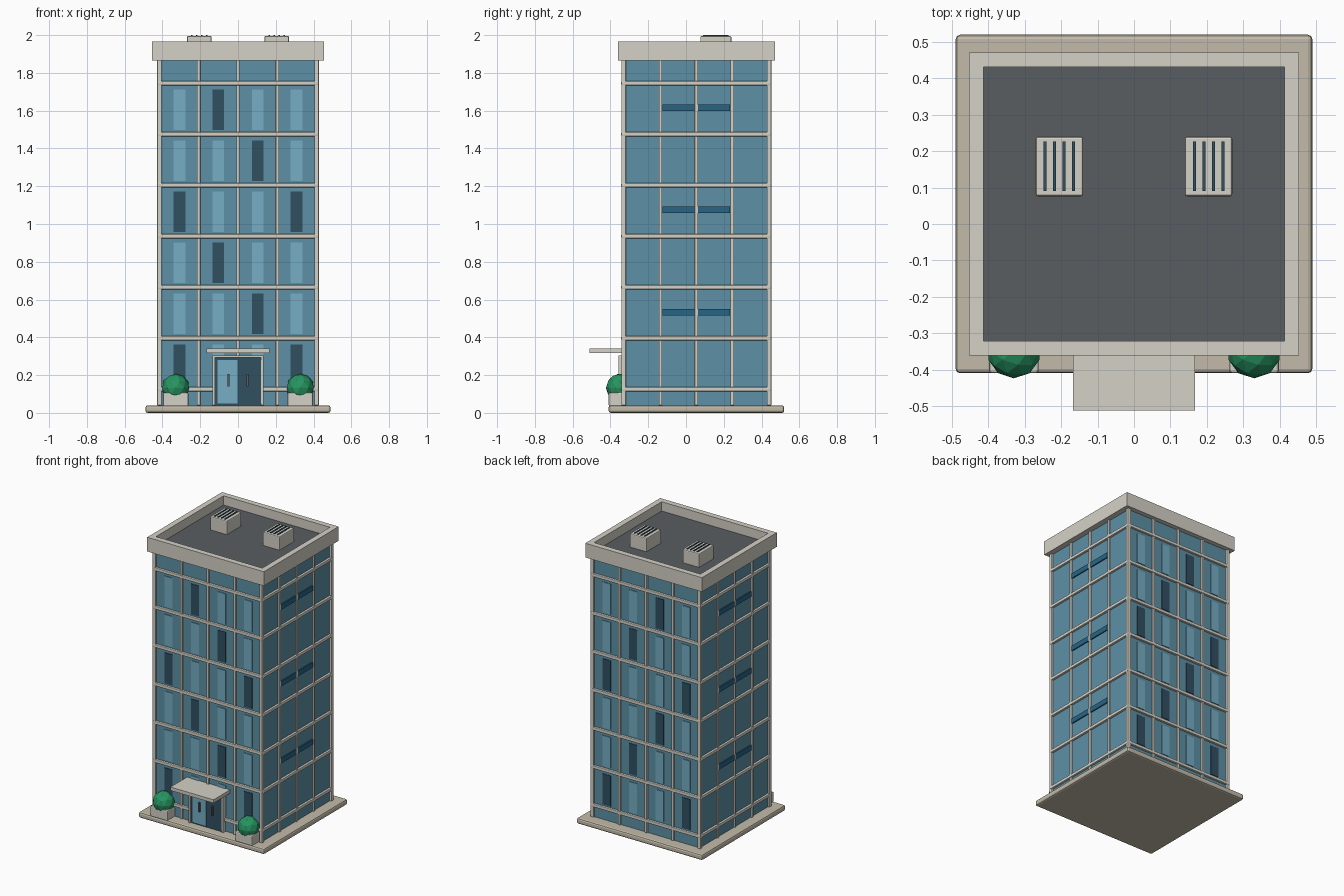
import bpy, bmesh
from mathutils import Matrix, Vector

if "Cube" in bpy.data.objects:
    bpy.data.objects.remove(bpy.data.objects["Cube"])

CY = 0.055            # centre of the tower in y
GX, GY = 0.414, 0.383  # half size of the glass body


def mat(name, rgb):
    m = bpy.data.materials.new(name)
    m.diffuse_color = (*rgb, 1)
    m.use_nodes = True
    m.node_tree.nodes["Principled BSDF"].inputs["Base Color"].default_value = m.diffuse_color
    return m


STONE = mat("stone", (0.66, 0.64, 0.57))
SAND = mat("sand", (0.55, 0.50, 0.40))
GLASS = mat("glass", (0.11, 0.28, 0.38))
LIGHT = mat("light_glass", (0.18, 0.42, 0.56))
DARK = mat("dark_glass", (0.03, 0.08, 0.12))
BLUE = mat("blue_vent", (0.02, 0.13, 0.24))
ROOF = mat("roof_grey", (0.10, 0.11, 0.12))
GREEN = mat("leaf", (0.02, 0.30, 0.12))


def boxes(name, spans, material, bevel=0.0, segments=2):
    """One object from boxes given as (x0, x1, y0, y1, z0, z1)."""
    bm = bmesh.new()
    for x0, x1, y0, y1, z0, z1 in spans:
        m = (Matrix.Translation(((x0 + x1) / 2, (y0 + y1) / 2, (z0 + z1) / 2))
             @ Matrix.Diagonal((x1 - x0, y1 - y0, z1 - z0, 1)))
        bmesh.ops.create_cube(bm, size=1, matrix=m)
    me = bpy.data.meshes.new(name)
    bm.to_mesh(me)
    bm.free()
    me.materials.append(material)
    ob = bpy.data.objects.new(name, me)
    bpy.context.collection.objects.link(ob)
    if bevel:
        mod = ob.modifiers.new("bevel", 'BEVEL')
        mod.width, mod.segments = bevel, segments
    return ob


def around(x, y, hx, hy, z0, z1):
    return (x - hx, x + hx, y - hy, y + hy, z0, z1)


# plinth and glass body
boxes("plinth", [around(0, CY, 0.49, 0.465, 0, 0.04)], SAND, 0.012)
boxes("glass_body", [around(0, CY, GX, GY, 0.04, 1.88)], GLASS)

# vertical mullions on all four faces
xs = [-0.416, -0.208, 0, 0.208, 0.416]
ys = [CY + d for d in (-0.385, -0.19, 0, 0.19, 0.385)]
vert = []
for s in (-1, 1):
    vert += [around(x, CY + s * GY, 0.009, 0.011, 0.04, 1.87) for x in xs[1:-1]]
    vert += [around(s * GX, y, 0.011, 0.009, 0.04, 1.87) for y in ys[1:-1]]
    vert += [around(s * xs[4], CY + t * 0.385, 0.0115, 0.0115, 0.04, 1.87) for t in (-1, 1)]
boxes("mullions", vert, STONE, 0.003)

# floor bands
boxes("floor_bands", [around(0, CY + s * GY, 0.425, 0.015, z - 0.011, z + 0.011)
                      for z in [0.125 + 0.27 * i for i in range(7)] for s in (-1, 1)]
      + [around(s * GX, CY, 0.015, 0.394, z - 0.011, z + 0.011)
         for z in [0.125 + 0.27 * i for i in range(7)] for s in (-1, 1)], STONE, 0.004)

# window strips on front and back, dark ones repeat every three floors
dark_columns = [(0, 3), (2,), (1,)]
light, dark = [], []
for row in range(6):
    for col, x in enumerate((-0.31, -0.104, 0.104, 0.31)):
        z = 0.147 + 0.27 * row
        for s in (-1, 1):
            strip = around(x, CY + s * GY, 0.031, 0.004, z, z + 0.215)
            (dark if col in dark_columns[row % 3] else light).append(strip)
boxes("light_windows", light, LIGHT)
boxes("dark_windows", dark, DARK)

# blue vents on the sides
boxes("side_vents", [around(s * GX, CY + t * 0.094, 0.008, 0.085, z, z + 0.036)
                     for s in (-1, 1) for t in (-1, 1) for z in (0.515, 1.057, 1.597)], BLUE)

# parapet ring: outer box, bored open from the top by walls
px, py, w = 0.454, 0.416, 0.04
bm = bmesh.new()
rings = []
for hx, hy, z in [(px, py, 1.865), (px, py, 1.965),
                  (px - w, py - w, 1.965), (px - w, py - w, 1.865)]:
    rings.append([bm.verts.new((sx * hx, CY + sy * hy, z))
                  for sx, sy in ((-1, -1), (1, -1), (1, 1), (-1, 1))])
for k in range(4):
    a, b = rings[k], rings[(k + 1) % 4]
    for i in range(4):
        j = (i + 1) % 4
        bm.faces.new((a[i], a[j], b[j], b[i]))
bmesh.ops.recalc_face_normals(bm, faces=bm.faces)
me = bpy.data.meshes.new("parapet")
bm.to_mesh(me)
bm.free()
me.materials.append(STONE)
bpy.context.collection.objects.link(bpy.data.objects.new("parapet", me))
boxes("roof_deck", [around(0, CY, px - w, py - w, 1.87, 1.9)], ROOF)

# roof cooling units with slats
boxes("roof_units", [around(s * 0.205, 0.158, 0.065, 0.082, 1.89, 1.995)
                     for s in (-1, 1)], STONE, 0.006)
boxes("roof_unit_slats", [around(s * 0.205 + d, 0.158, 0.004, 0.068, 1.985, 2.0)
                          for s in (-1, 1) for d in (-0.039, -0.013, 0.013, 0.039)], DARK)

# entrance: frame, two door leaves, handles, canopy
F = CY - GY
boxes("door_frame", [(-0.135, -0.122, F - 0.03, F, 0.04, 0.305),
                     (0.122, 0.135, F - 0.03, F, 0.04, 0.305),
                     (-0.135, 0.135, F - 0.03, F, 0.293, 0.305)], STONE, 0.002)
boxes("door_recess", [(-0.124, 0.124, F - 0.02, F, 0.04, 0.295)], DARK)
boxes("left_door", [(-0.108, -0.003, F - 0.024, F, 0.05, 0.28)], LIGHT)
boxes("right_door", [(0.003, 0.122, F - 0.024, F, 0.05, 0.28)], DARK)
boxes("door_handles", [around(s * 0.05, F - 0.03, 0.005, 0.008, 0.14, 0.205)
                       for s in (-1, 1)], ROOF)
boxes("canopy", [(-0.168, 0.168, -0.512, F, 0.317, 0.341)], STONE)

# planters with faceted bushes
boxes("planters", [around(s * 0.33, -0.348, 0.068, 0.062, 0.035, 0.108)
                   for s in (-1, 1)], STONE, 0.008)
bm = bmesh.new()
for s in (-1, 1):
    bmesh.ops.create_icosphere(bm, subdivisions=2, radius=0.074,
                               matrix=Matrix.Translation(Vector((s * 0.33, -0.35, 0.133))))
me = bpy.data.meshes.new("bushes")
bm.to_mesh(me)
bm.free()
me.materials.append(GREEN)
bpy.context.collection.objects.link(bpy.data.objects.new("bushes", me))
